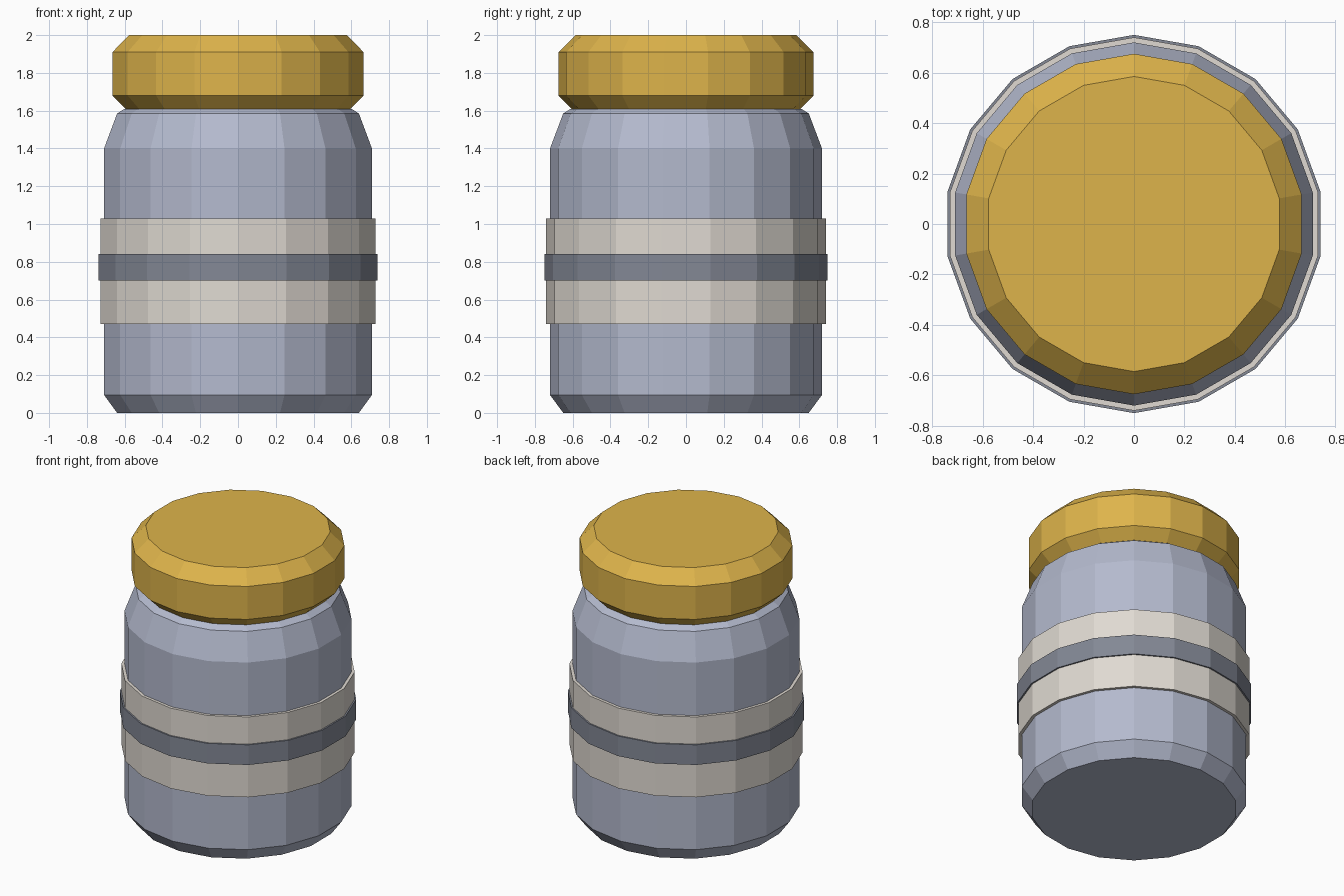
import bpy
import bmesh
import math

SIDES = 18

cube = bpy.data.objects.get("Cube")
if cube:
    bpy.data.objects.remove(cube, do_unlink=True)


def make_material(name, rgb):
    mat = bpy.data.materials.new(name)
    mat.use_nodes = True
    color = (*rgb, 1.0)
    mat.diffuse_color = color
    bsdf = next(n for n in mat.node_tree.nodes if n.type == "BSDF_PRINCIPLED")
    bsdf.inputs["Base Color"].default_value = color
    return mat


def lathe(name, profile, mat, closed=False):
    """Spin (radius, z) points; a closed profile makes a ring, an open one is capped."""
    bm = bmesh.new()
    rings = []
    for radius, z in profile:
        ring = []
        for i in range(SIDES):
            a = math.pi / 2 + math.tau * i / SIDES
            ring.append(bm.verts.new((radius * math.cos(a), radius * math.sin(a), z)))
        rings.append(ring)
    pairs = list(zip(rings, rings[1:]))
    if closed:
        pairs.append((rings[-1], rings[0]))
    else:
        bm.faces.new(rings[0])
        bm.faces.new(rings[-1])
    for low, high in pairs:
        for i in range(SIDES):
            j = (i + 1) % SIDES
            bm.faces.new((low[i], low[j], high[j], high[i]))
    bmesh.ops.recalc_face_normals(bm, faces=bm.faces)
    mesh = bpy.data.meshes.new(name)
    bm.to_mesh(mesh)
    bm.free()
    mesh.materials.append(mat)
    obj = bpy.data.objects.new(name, mesh)
    bpy.context.collection.objects.link(obj)
    return obj


def band(name, radius, bottom, top, mat):
    inner = 0.70
    return lathe(name, [(inner, bottom), (radius, bottom), (radius, top), (inner, top)],
                 mat, closed=True)


glass = make_material("blue grey glass", (0.456, 0.491, 0.617))
paper = make_material("cream label", (0.745, 0.701, 0.644))
slate = make_material("slate stripe", (0.227, 0.246, 0.301))
gold = make_material("gold lid", (0.730, 0.456, 0.070))

# Jar body with chamfered base and sloping shoulder
lathe("jar_body", [(0.65, 0), (0.72, 0.095), (0.72, 1.40), (0.65, 1.585), (0.61, 1.61)], glass)

# Wrapped label and its raised centre stripe
band("label", 0.74, 0.47, 1.03, paper)
band("label_stripe", 0.75, 0.70, 0.84, slate)

# Lid bevelled above and below
lathe("lid", [(0.605, 1.61), (0.675, 1.68), (0.675, 1.91), (0.585, 2.0)], gold)
